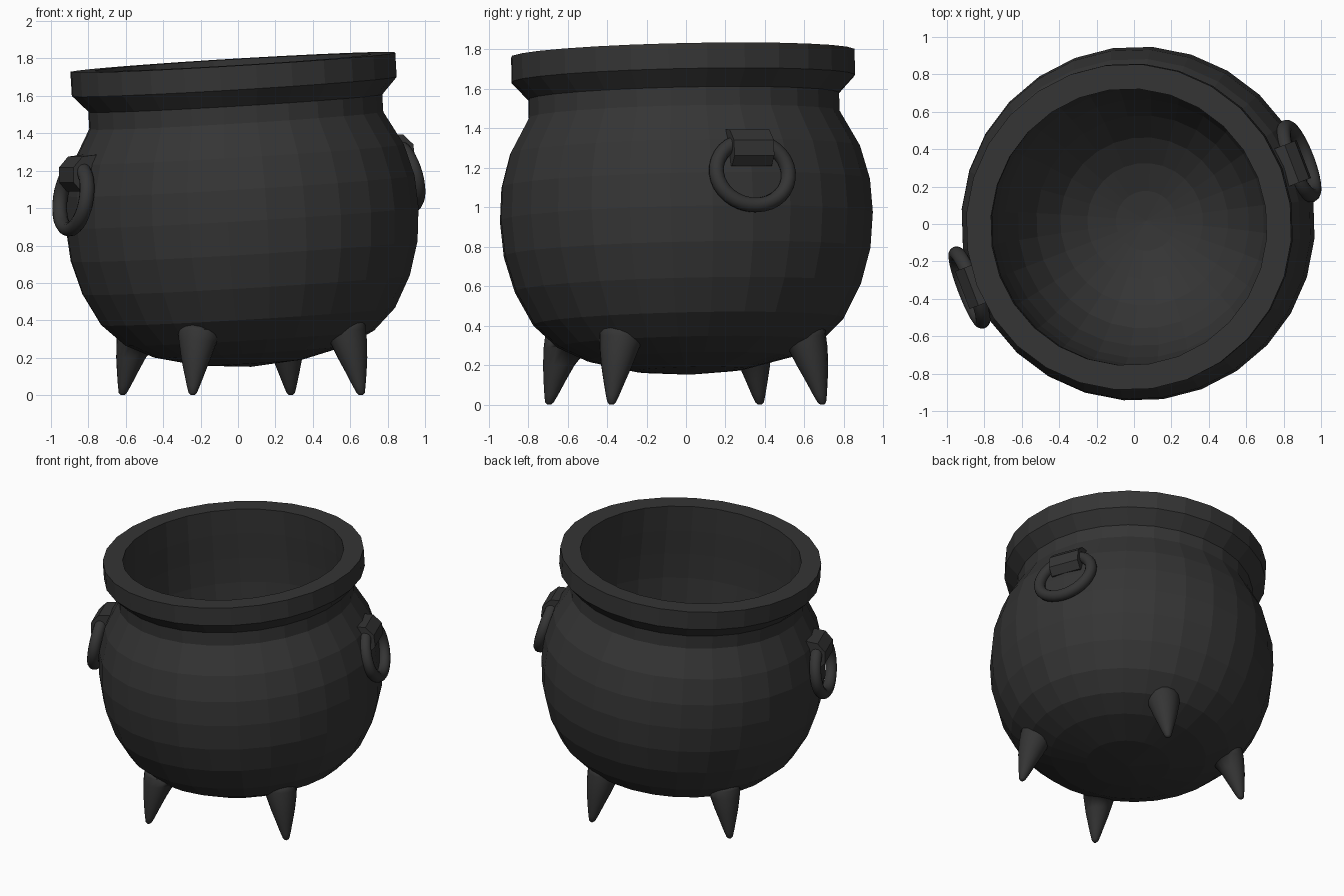
import bpy, bmesh
from math import sin, cos, pi, radians, hypot
from mathutils import Matrix, Vector

if "Cube" in bpy.data.objects:
    bpy.data.objects.remove(bpy.data.objects["Cube"])

iron = bpy.data.materials.new("dark_iron")
iron.diffuse_color = (0.035, 0.035, 0.035, 1)
iron.use_nodes = True
iron.node_tree.nodes["Principled BSDF"].inputs["Base Color"].default_value = iron.diffuse_color

# Slightly tilted pot frame; local heights are measured before the tilt
PIVOT = Vector((0.022, 0.002, 0.95))
TILT = Vector((0, 0, 1)).rotation_difference(Vector((-0.06, -0.022, 1))).to_matrix().to_4x4()
POT = Matrix.Translation(PIVOT) @ TILT @ Matrix.Translation((0, 0, -0.95))
AXIS = radians(21)
SIDES = 28


def finish(name, bm, matrix, smooth=False):
    bm.transform(matrix)
    bmesh.ops.recalc_face_normals(bm, faces=bm.faces)
    for f in bm.faces:
        f.smooth = smooth
    me = bpy.data.meshes.new(name)
    bm.to_mesh(me)
    bm.free()
    me.materials.append(iron)
    ob = bpy.data.objects.new(name, me)
    bpy.context.collection.objects.link(ob)
    return ob


def loft(bm, rings, closed=False):
    for a, b in zip(rings, rings[1:] + rings[:1] if closed else rings[1:]):
        n = len(a)
        for i in range(n):
            j = (i + 1) % n
            bm.faces.new((a[i], a[j], b[j], b[i]))


def circle(bm, r, z, n, cx=0.0):
    return [bm.verts.new((cx + r * cos(2 * pi * i / n),
                          r * sin(2 * pi * i / n), z)) for i in range(n)]


# Pot body: one lathe running from outer base, over the rim, to the inner bowl
outer = [(0.28, 0.173), (0.52, 0.232), (0.67, 0.305), (0.79, 0.42), (0.88, 0.59),
         (0.932, 0.77), (0.948, 0.95), (0.937, 1.12), (0.89, 1.29), (0.79, 1.47)]
rim = [(0.79, 1.563), (0.873, 1.652), (0.873, 1.781), (0.74, 1.781)]
inner = [(0.745, 1.60), (0.755, 1.42), (0.76, 1.24), (0.75, 1.06), (0.72, 0.88),
         (0.66, 0.70), (0.57, 0.54), (0.45, 0.41), (0.31, 0.32), (0.16, 0.27)]
bm = bmesh.new()
rings = [circle(bm, r, z, SIDES) for r, z in outer + rim + inner]
loft(bm, rings)
for ring, z in ((rings[0], 0.15), (rings[-1], 0.25)):
    tip = bm.verts.new((0, 0, z))
    for i in range(SIDES):
        bm.faces.new((ring[i], ring[(i + 1) % SIDES], tip))
finish("pot_body", bm, POT @ Matrix.Rotation(AXIS, 4, 'Z'))

# Handles: a bracket block with a ring hanging through it, on both sides
bracket = [(0.80, 1.342), (0.92, 1.335), (0.975, 1.28), (0.98, 1.20), (0.94, 1.15), (0.85, 1.15)]
for side, turn in (("right", 0), ("left", pi)):
    place = Matrix.Translation((-0.012, 0, 0)) @ POT @ Matrix.Rotation(AXIS + turn, 4, 'Z')
    bm = bmesh.new()
    ends = [[bm.verts.new((x, y, z)) for x, z in bracket] for y in (-0.108, 0.108)]
    loft(bm, ends)
    for e in ends:
        bm.faces.new(e)
    finish(side + "_handle_bracket", bm, place)

    bm = bmesh.new()
    rings = []
    for i in range(32):
        a = 2 * pi * i / 32
        rings.append([bm.verts.new((0.04 * sin(b),
                                    (0.195 + 0.038 * cos(b)) * cos(a),
                                    (0.17 + 0.038 * cos(b)) * sin(a)))
                      for b in (2 * pi * k / 12 for k in range(12))])
    loft(bm, rings, closed=True)
    lean = Matrix.Translation((0.945, 0, 1.115)) @ Matrix.Rotation(radians(-12), 4, 'Y')
    finish(side + "_handle_ring", bm, place @ lean, smooth=True)


def pot_height(r):
    for (r0, z0), (r1, z1) in zip(outer, outer[1:]):
        if r <= r1:
            return z0 + (z1 - z0) * (r - r0) / (r1 - r0)
    return 1.0


# Legs: rounded spikes leaning outward, trimmed to end inside the pot wall
# (radial centre, height, radius)
leg = [(0.74, 0.0, 0.01), (0.738, 0.012, 0.022), (0.728, 0.05, 0.035), (0.71, 0.12, 0.056),
       (0.687, 0.20, 0.08), (0.66, 0.29, 0.102), (0.64, 0.35, 0.113), (0.625, 0.42, 0.118)]
names = ("back_right_leg", "front_right_leg", "front_left_leg", "back_left_leg")
for name, deg in zip(names, (69.2, -30.5, -110.8, 149.5)):
    a = radians(deg)
    rise = 0.65 * (0.06 * cos(a) + 0.022 * sin(a))
    bm = bmesh.new()
    rings = [circle(bm, r, z, 16, cx=c) for c, z, r in leg]
    loft(bm, rings)
    bm.faces.new(rings[0])
    bm.faces.new(rings[-1])
    for v in bm.verts:
        v.co.z = min(v.co.z, pot_height(hypot(v.co.x, v.co.y)) + rise + 0.03)
    finish(name, bm, Matrix.Translation((0.02, -0.002, 0)) @ Matrix.Rotation(a, 4, 'Z'),
           smooth=True)
